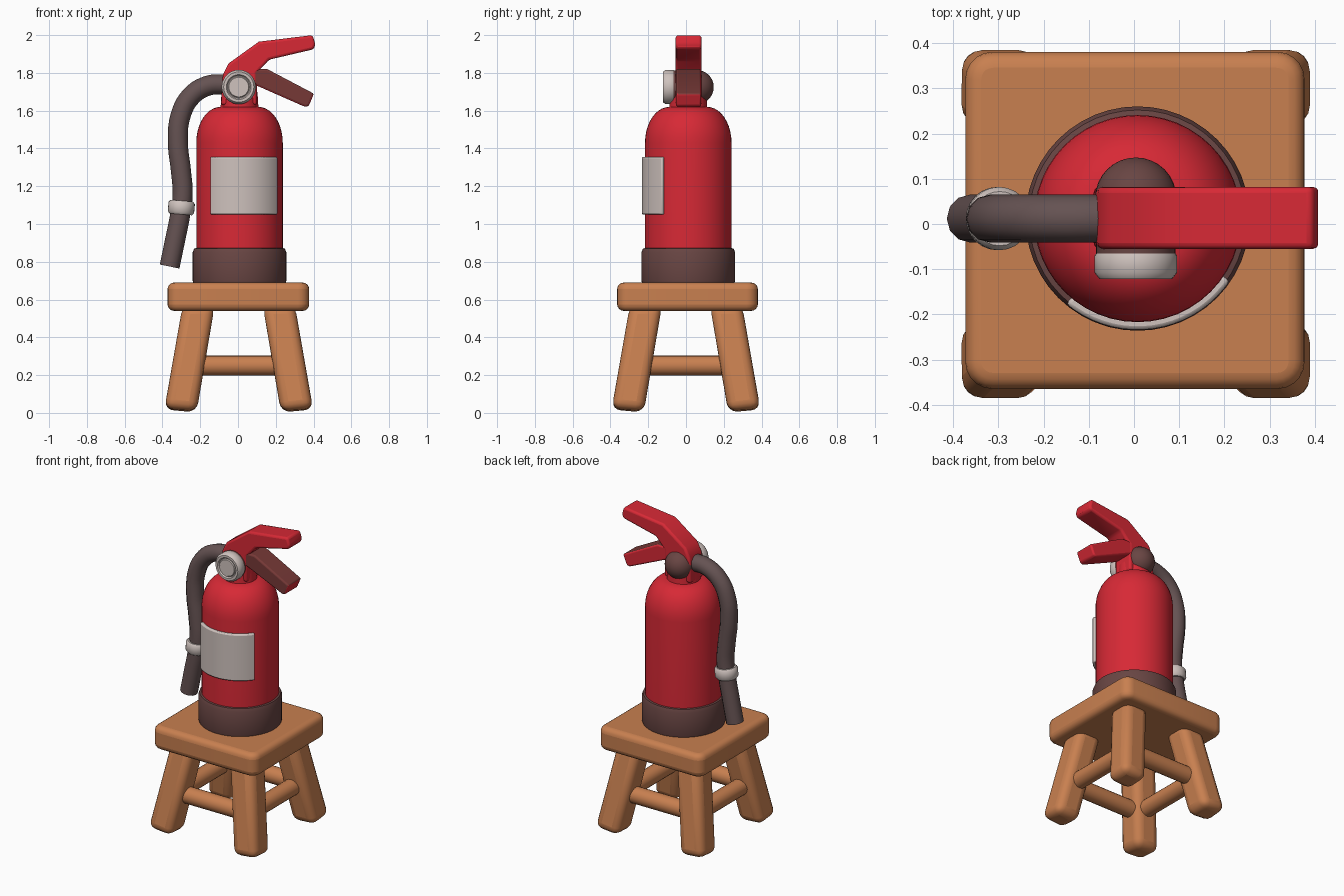
import bpy, bmesh, math
from mathutils import Vector, Matrix

if "Cube" in bpy.data.objects:
    bpy.data.objects.remove(bpy.data.objects["Cube"], do_unlink=True)


def material(name, r, g, b):
    m = bpy.data.materials.new(name)
    m.use_nodes = True
    m.diffuse_color = (r, g, b, 1)
    m.node_tree.nodes["Principled BSDF"].inputs["Base Color"].default_value = (r, g, b, 1)
    return m


RED = material("red paint", 0.68, 0.022, 0.036)
WOOD = material("warm wood", 0.58, 0.215, 0.08)
DARK = material("dark brown rubber", 0.14, 0.06, 0.056)
HOSE = material("grey brown hose", 0.13, 0.085, 0.085)
PALE = material("pale grey", 0.62, 0.54, 0.51)
LEVER = material("dull dark red", 0.18, 0.04, 0.037)

AXIS = Vector((0.008, 0.012, 0))  # centre line of the extinguisher


def finish(name, bm, mat, bevel=0, segments=3):
    bmesh.ops.recalc_face_normals(bm, faces=bm.faces)
    me = bpy.data.meshes.new(name)
    bm.to_mesh(me)
    bm.free()
    ob = bpy.data.objects.new(name, me)
    bpy.context.collection.objects.link(ob)
    me.materials.append(mat)
    if bevel:
        mod = ob.modifiers.new("rounding", "BEVEL")
        mod.width = bevel
        mod.segments = segments
        mod.limit_method = "ANGLE"
    bpy.ops.object.select_all(action="DESELECT")
    ob.select_set(True)
    bpy.context.view_layer.objects.active = ob
    bpy.ops.object.shade_smooth_by_angle(angle=math.radians(40))
    return ob


def lathe(name, profile, mat, matrix, steps=48):
    """Spin (radius, height) points about z, then place with matrix."""
    bm = bmesh.new()
    verts = [bm.verts.new((r, 0, h)) for r, h in profile]
    edges = [bm.edges.new(pair) for pair in zip(verts, verts[1:])]
    bmesh.ops.spin(bm, geom=verts + edges, cent=(0, 0, 0), axis=(0, 0, 1),
                   angle=math.tau, steps=steps)
    bmesh.ops.remove_doubles(bm, verts=bm.verts, dist=0.0005)
    bm.transform(matrix)
    return finish(name, bm, mat)


def rod(name, a, b, radius, mat):
    a, b = Vector(a), Vector(b)
    bm = bmesh.new()
    turn = (b - a).to_track_quat("Z", "Y").to_matrix().to_4x4()
    bmesh.ops.create_cone(bm, cap_ends=True, segments=20, radius1=radius, radius2=radius,
                          depth=(b - a).length, matrix=Matrix.Translation((a + b) / 2) @ turn)
    return finish(name, bm, mat)


def plate(name, outline, y0, y1, mat, bevel):
    """Extrude an x-z outline from y0 to y1."""
    bm = bmesh.new()
    face = bm.faces.new([bm.verts.new((x, y0, z)) for x, z in outline])
    out = bmesh.ops.extrude_face_region(bm, geom=[face])
    moved = [v for v in out["geom"] if isinstance(v, bmesh.types.BMVert)]
    bmesh.ops.translate(bm, verts=moved, vec=(0, y1 - y0, 0))
    return finish(name, bm, mat, bevel)


# Stool seat: rounded in plan, then softened along its rims
bm = bmesh.new()
bmesh.ops.create_cube(bm, size=1, matrix=Matrix.Translation((0.002, 0.008, 0.615))
                      @ Matrix.Diagonal((0.75, 0.745, 0.15, 1)))
corners = [e for e in bm.edges if abs(e.verts[0].co.z - e.verts[1].co.z) > 0.1]
bmesh.ops.bevel(bm, geom=corners, offset=0.06, segments=5, profile=0.5, affect="EDGES")
finish("stool_seat", bm, WOOD, 0.035, 4)

# Splayed legs and the stretchers between them
for sx, left in ((1, "left"), (-1, "right")):
    for sy, front in ((-1, "front"), (1, "back")):
        bm = bmesh.new()
        bmesh.ops.create_cube(bm, size=1)
        for v in bm.verts:
            low = v.co.z < 0
            reach = 0.308 if low else 0.212
            tilt = 0.02 * (sx * v.co.x + sy * v.co.y + 0.5)
            v.co = (sx * reach + v.co.x * 0.17 + 0.004, sy * reach + v.co.y * 0.17,
                    max(0.003, tilt) if low else 0.57)
        finish(f"{front}_{left}_leg", bm, WOOD, 0.048, 4)
for s, front, left in ((-1, "front", "right"), (1, "back", "left")):
    rod(f"{front}_stretcher", (-0.26, s * 0.26, 0.25), (0.26, s * 0.26, 0.25), 0.053, WOOD)
    rod(f"{left}_stretcher", (s * 0.26, -0.26, 0.25), (s * 0.26, 0.26, 0.25), 0.053, WOOD)

# Extinguisher tank with domed shoulder and neck
place = Matrix.Translation(AXIS)
dome = [(0.1 + 0.129 * math.cos(t), 1.43 + 0.19 * math.sin(t))
        for t in (math.pi / 2 * i / 10 for i in range(11))]
lathe("tank", [(0, 0.72), (0.229, 0.72)] + dome + [(0.095, 1.70), (0, 1.70)], RED, place)
lathe("base_ring", [(0, 0.69), (0.245, 0.69), (0.248, 0.70), (0.248, 0.85), (0.24, 0.87),
                    (0.226, 0.873), (0.22, 0.85)], DARK, place)

# Curved label on the tank
bm = bmesh.new()
rings = []
for i in range(19):
    a = math.radians(-40 + 96 * i / 18)
    rings.append([bm.verts.new((AXIS.x + r * math.sin(a), AXIS.y - r * math.cos(a), z))
                  for r, z in ((0.222, 1.05), (0.246, 1.05), (0.246, 1.355), (0.222, 1.355))])
for p, q in zip(rings, rings[1:]):
    for k in range(4):
        bm.faces.new((p[k], p[k - 1], q[k - 1], q[k]))
bm.faces.new(rings[0])
bm.faces.new(rings[-1])
finish("label", bm, PALE, 0.008, 2)

# Valve barrel with rounded back, and the gauge on its front
turn = Matrix.Translation((0.004, 0, 1.725)) @ Matrix.Rotation(math.pi / 2, 4, "X")
back = [(0.09 * math.sin(t), -0.057 - 0.09 * math.cos(t))
        for t in (math.pi / 2 * i / 8 for i in range(9))]
lathe("valve_barrel", back + [(0.088, 0.07), (0, 0.07)], DARK, turn, 32)
lathe("gauge", [(0, 0.06), (0.085, 0.06), (0.091, 0.07), (0.091, 0.108), (0.08, 0.122),
                (0.066, 0.122), (0.06, 0.114), (0.056, 0.114), (0.052, 0.12), (0, 0.12)],
      PALE, turn, 32)

# Carrying handle with valve block, and the squeeze lever
plate("top_handle", [(-0.09, 1.63), (0.10, 1.63), (0.10, 1.80), (0.165, 1.87), (0.40, 1.925),
                     (0.41, 1.95), (0.395, 2.0), (0.11, 1.965), (-0.05, 1.85), (-0.08, 1.79)],
      -0.055, 0.082, RED, 0.015)
lever = plate("squeeze_lever", [(0.06, 1.75), (0.355, 1.62), (0.375, 1.625), (0.402, 1.69),
                                (0.155, 1.82), (0.06, 1.82)], -0.053, 0.08, RED, 0.015)
lever.data.materials.append(LEVER)
for f in lever.data.polygons:
    if f.normal.y < -0.5 or f.normal.z > 0.5:
        f.material_index = 1

# Hose as a round swept curve
path = [(-0.06, 1.74), (-0.16, 1.732), (-0.25, 1.675), (-0.305, 1.57), (-0.318, 1.43),
        (-0.302, 1.28), (-0.293, 1.16), (-0.306, 1.05), (-0.332, 0.92), (-0.362, 0.775)]
cu = bpy.data.curves.new("hose_path", "CURVE")
cu.dimensions = "3D"
cu.bevel_depth = 0.053
cu.bevel_resolution = 4
cu.use_fill_caps = True
sp = cu.splines.new("BEZIER")
sp.bezier_points.add(len(path) - 1)
for p, (x, z) in zip(sp.bezier_points, path):
    p.co = (x, 0.012, z)
    p.handle_left_type = p.handle_right_type = "AUTO"
sp.resolution_u = 5
helper = bpy.data.objects.new("hose_path", cu)
bpy.context.collection.objects.link(helper)
bpy.context.view_layer.update()
mesh = bpy.data.meshes.new_from_object(helper.evaluated_get(bpy.context.evaluated_depsgraph_get()))
bm = bmesh.new()
bm.from_mesh(mesh)
bmesh.ops.remove_doubles(bm, verts=bm.verts, dist=0.0005)
bpy.data.objects.remove(helper, do_unlink=True)
bpy.data.meshes.remove(mesh)
hose = finish("hose", bm, HOSE)
hose.data.materials.clear()
hose.data.materials.append(HOSE)
for f in hose.data.polygons:
    f.material_index = 0

# Clamp where the hose meets its nozzle
lathe("hose_clamp", [(0.045, -0.036), (0.06, -0.036), (0.07, -0.024), (0.07, 0.024),
                     (0.06, 0.036), (0.045, 0.036)], PALE,
      Matrix.Translation((-0.30, 0.012, 1.087)) @ Matrix.Rotation(math.radians(5), 4, "Y"), 24)
